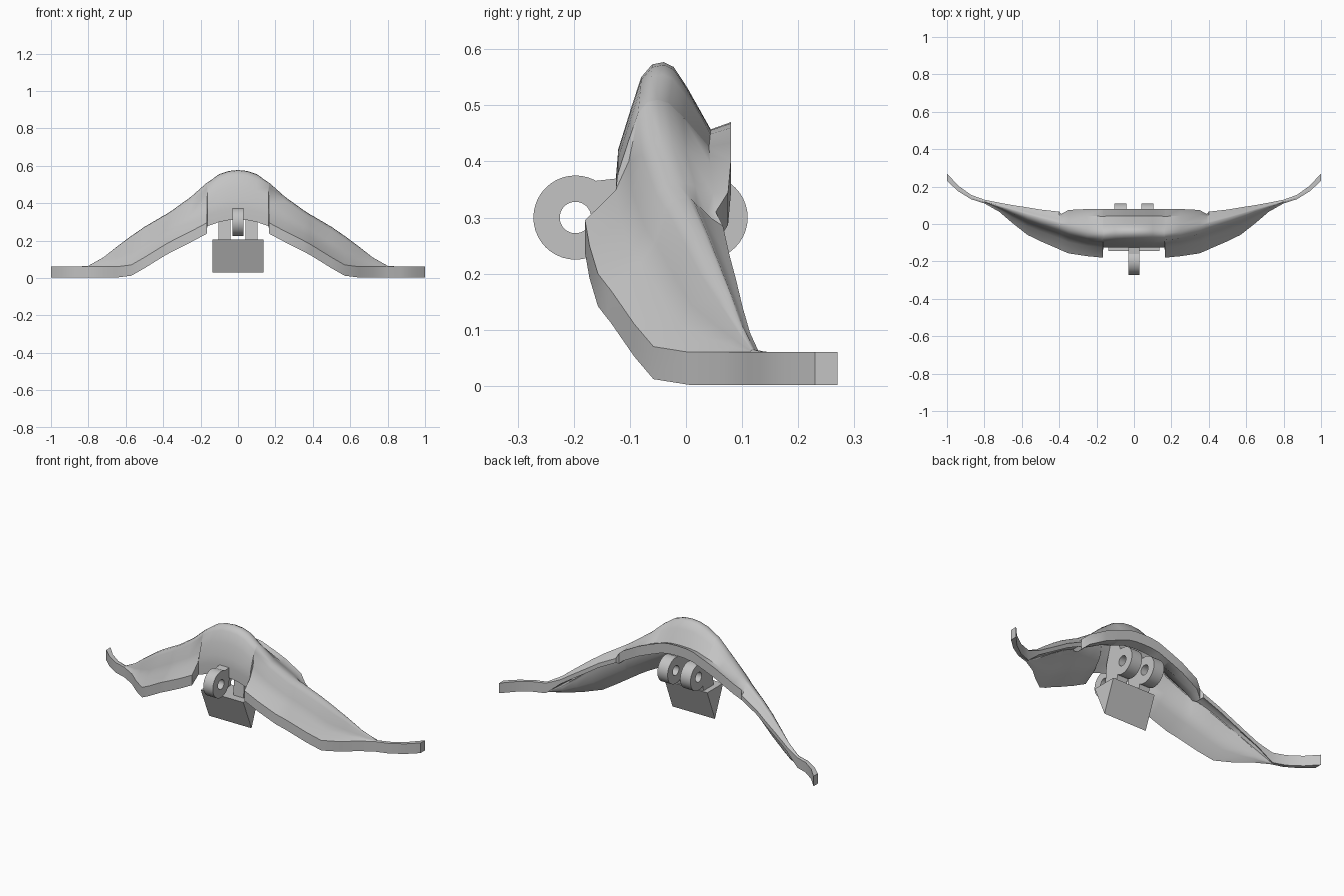
import bpy, bmesh, math

cube = bpy.data.objects.get("Cube")
if cube:
    bpy.data.objects.remove(cube)

grey = bpy.data.materials.new("plain_grey")
grey.use_nodes = True
grey.diffuse_color = (0.55, 0.55, 0.55, 1)
grey.node_tree.nodes["Principled BSDF"].inputs["Base Color"].default_value = (0.55, 0.55, 0.55, 1)


def finish(name, bm, smooth=None):
    """Turn a bmesh into a named, coloured object."""
    bmesh.ops.recalc_face_normals(bm, faces=bm.faces[:])
    mesh = bpy.data.meshes.new(name)
    bm.to_mesh(mesh)
    bm.free()
    mesh.materials.append(grey)
    obj = bpy.data.objects.new(name, mesh)
    bpy.context.collection.objects.link(obj)
    if smooth:
        bpy.ops.object.select_all(action='DESELECT')
        obj.select_set(True)
        bpy.context.view_layer.objects.active = obj
        bpy.ops.object.shade_smooth_by_angle(angle=math.radians(smooth))
    return obj


def loft(bm, sections):
    """Join closed sections in order and cap both ends."""
    rings = [[bm.verts.new(p) for p in s] for s in sections]
    n = len(rings[0])
    for a, b in zip(rings, rings[1:]):
        for i in range(n):
            j = (i + 1) % n
            bm.faces.new((a[i], a[j], b[j], b[i]))
    bm.faces.new(rings[0])
    bm.faces.new(rings[-1])


def prism(name, outline, x0, x1):
    """Extrude a (y, z) outline along x."""
    bm = bmesh.new()
    loft(bm, [[(x, y, z) for y, z in outline] for x in (x0, x1)])
    return finish(name, bm)


def eyelet(name, x0, x1, y, z, outer=0.075, inner=0.028, sides=40):
    """A flat ring with its hole along x."""
    bm = bmesh.new()
    loops = []
    for x, r in ((x0, inner), (x0, outer), (x1, outer), (x1, inner)):
        loops.append([bm.verts.new((x, y + r * math.cos(t), z + r * math.sin(t)))
                      for t in (math.tau * i / sides for i in range(sides))])
    for k in range(4):
        a, b = loops[k], loops[(k + 1) % 4]
        for i in range(sides):
            j = (i + 1) % sides
            bm.faces.new((a[i], a[j], b[j], b[i]))
    return finish(name, bm, 35)


# Arched shell: x, front lip (y, z), ridge (y, z), back edge (y, z)
stations = [
    (0, -.125, .37, -.04, .577, .08, .47),
    (.05, -.125, .367, -.04, .572, .08, .468),
    (.1, -.125, .357, -.042, .555, .08, .46),
    (.164, -.125, .335, -.05, .51, .08, .435),
    (.166, -.18, .295, -.05, .51, .08, .435),
    (.25, -.172, .25, -.043, .435, .08, .4),
    (.35, -.157, .2, -.015, .363, .075, .345),
    (.39, -.14, .178, 0, .337, .053, .31),
    (.4, -.135, .172, .005, .332, .066, .285),
    (.5, -.092, .11, .032, .273, .077, .235),
    (.57, -.058, .07, .052, .225, .089, .19),
    (.65, .005, .06, .077, .165, .101, .14),
    (.72, .065, .06, .097, .11, .114, .095),
    (.8, .11, .06, .12, .065, .13, .06),
    (.87, .132, .06, .143, .06, .155, .06),
    (.94, .175, .06, .19, .06, .205, .06),
    (1, .23, .06, .25, .06, .27, .06),
]
thickness = 0.058


def section(side, x, ly, lz, ry, rz, ey, ez):
    def front(u, v):
        return ly + (ry - ly) * u, lz + (rz - lz) * v

    def back(u, v):
        return ry + (ey - ry) * u, rz + (ez - rz) * v

    # The wings carry a sloping shelf in front of the steep flank
    if x < 0.165:
        flank = [front(.05, .25), front(.3, .58), front(.53, .87), front(.76, .98)]
    else:
        flank = [front(.42, .25), front(.6, .49), front(.73, .87), front(.86, .98)]
    flanged = x < 0.395
    dip = 1.12 if flanged else 0.75
    outer = [front(0, 0), *flank, (ry, rz), back(.15, .08),
             back(.35, .42), back(.7, dip), (ey, ez)]
    # Inner skin sits below, pushed inwards on the steep flanks;
    # the back edge thins out between the flange and the flat ends
    scale = min(1, (ey - ly) / 0.2)
    push = (0, .02, .035, .03, .015, 0, -.01, -.025, -.01, 0)
    rim = 0.025 if 0.395 < x < 0.75 else thickness
    drop = [thickness] * 7 + [(thickness + rim) / 2, rim, rim]
    inner = [(y + d * scale, z - t) for (y, z), d, t in zip(outer, push, drop)]
    return [(side * x, y, z) for y, z in outer + inner[::-1]]


bm = bmesh.new()
loft(bm, [section(-1, *s) for s in stations[:0:-1]] + [section(1, *s) for s in stations])
finish("arched_shell", bm, 38)

# Front eyelet and the arm that joins it to the shell
eyelet("front_eyelet", -0.03, 0.03, -0.197, 0.3)
prism("front_arm", [(-0.15, 0.245), (-0.125, 0.3), (-0.08, 0.33), (-0.07, 0.4),
                    (-0.12, 0.37), (-0.165, 0.365)], -0.03, 0.03)

# Pair of rear eyelets with posts down to the block and up to the shell
for name, side in (("left", 1), ("right", -1)):
    x0, x1 = sorted((side * 0.04, side * 0.105))
    eyelet(name + "_rear_eyelet", x0, x1, 0.035, 0.3)
    prism(name + "_post", [(-0.1, 0.2), (-0.01, 0.2), (0.0, 0.25), (-0.005, 0.33),
                           (0.02, 0.37), (0.0, 0.43), (-0.06, 0.43), (-0.09, 0.33)], x0, x1)

# Hanging wedge block
prism("wedge_block", [(-0.145, 0.205), (-0.07, 0.028), (0.0, 0.205)], -0.135, 0.135)
